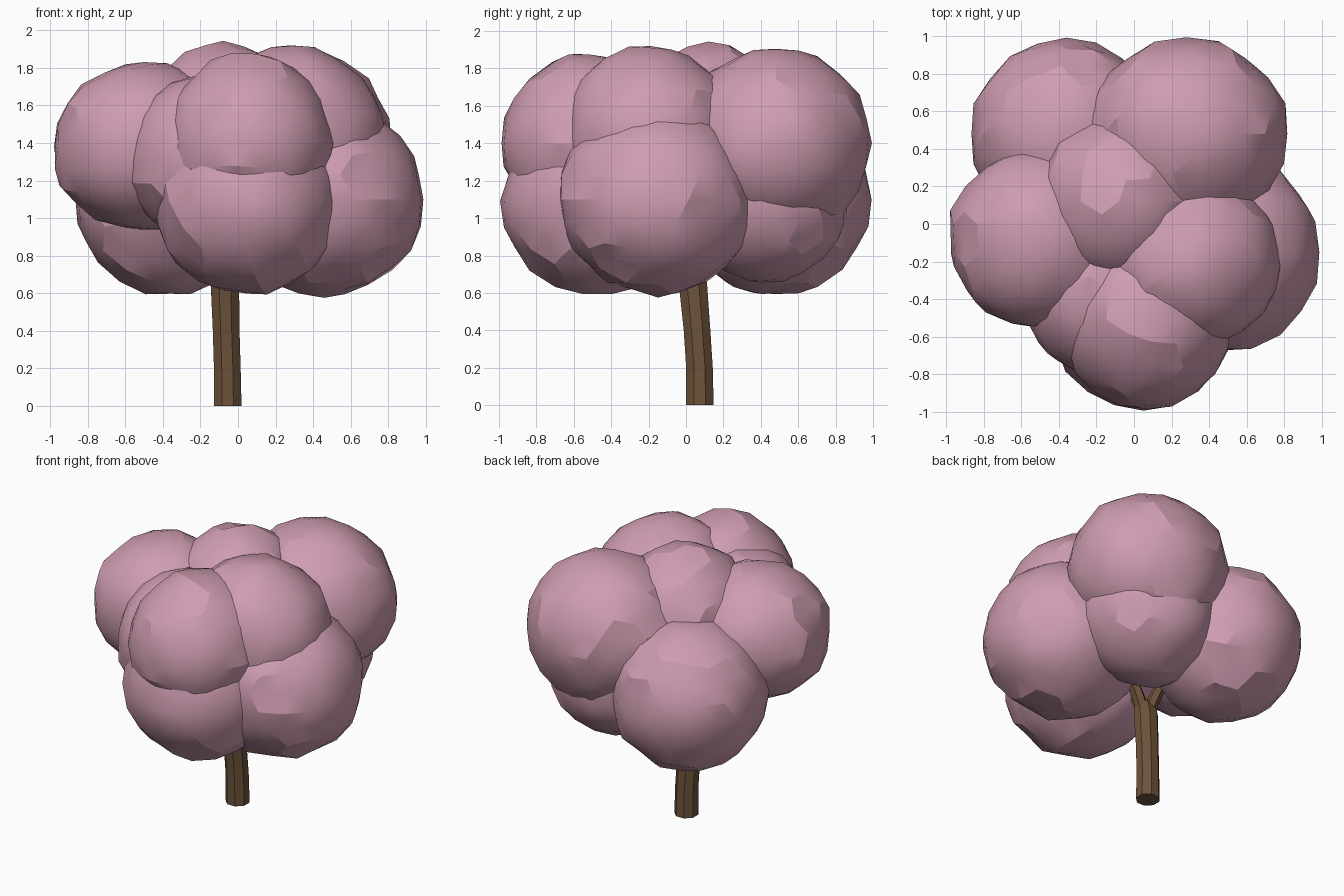
import bpy, bmesh, math, random
from mathutils import Vector

random.seed(4)
cube = bpy.data.objects.get("Cube")
if cube:
    bpy.data.objects.remove(cube, do_unlink=True)


def make_material(name, color):
    mat = bpy.data.materials.new(name)
    mat.use_nodes = True
    mat.diffuse_color = color
    mat.node_tree.nodes["Principled BSDF"].inputs["Base Color"].default_value = color
    return mat


blossom = make_material("blossom pink", (0.62, 0.335, 0.44, 1))
bark = make_material("bark brown", (0.15, 0.085, 0.042, 1))


def finish(name, bm, mat, angle):
    mesh = bpy.data.meshes.new(name)
    bmesh.ops.recalc_face_normals(bm, faces=bm.faces)
    bm.to_mesh(mesh)
    bm.free()
    mesh.materials.append(mat)
    obj = bpy.data.objects.new(name, mesh)
    bpy.context.collection.objects.link(obj)
    bpy.ops.object.select_all(action="DESELECT")
    obj.select_set(True)
    bpy.context.view_layer.objects.active = obj
    bpy.ops.object.shade_smooth_by_angle(angle=math.radians(angle))


def foliage(name, center, size):
    """Slightly lumpy low-poly ball."""
    bm = bmesh.new()
    bmesh.ops.create_icosphere(bm, subdivisions=3, radius=1)
    for v in bm.verts:
        d = v.co.normalized() * random.uniform(0.97, 1.03)
        v.co = Vector(center) + Vector(a * b for a, b in zip(d, size))
    finish(name, bm, blossom, 20)


def limb(name, path, sides=8):
    """Tapered faceted tube through (x, y, z, radius) points."""
    bm = bmesh.new()
    rings = []
    for x, y, z, r in path:
        ring = []
        for i in range(sides):
            a = math.tau * (i + 0.5) / sides
            ring.append(bm.verts.new((x + r * math.cos(a), y + r * math.sin(a), z)))
        rings.append(ring)
    for low, high in zip(rings, rings[1:]):
        for i in range(sides):
            j = (i + 1) % sides
            bm.faces.new((low[i], low[j], high[j], high[i]))
    bm.faces.new(rings[0])
    bm.faces.new(rings[-1])
    finish(name, bm, bark, 20)


# Lower ring of foliage
foliage("lower_front_foliage", (0.05, -0.47, 1.09), (0.5, 0.52, 0.5))
foliage("lower_left_foliage", (0.46, -0.15, 1.1), (0.53, 0.53, 0.51))
foliage("lower_back_left_foliage", (0.23, 0.41, 1.11), (0.46, 0.46, 0.45))
foliage("lower_back_right_foliage", (-0.36, 0.48, 1.1), (0.51, 0.51, 0.51))

# Upper ring of foliage
foliage("upper_front_foliage", (0.06, -0.51, 1.4), (0.45, 0.48, 0.48))
foliage("upper_front_right_foliage", (-0.14, -0.35, 1.31), (0.47, 0.48, 0.45))
foliage("upper_left_foliage", (0.28, -0.19, 1.42), (0.5, 0.48, 0.5))
foliage("upper_back_left_foliage", (0.28, 0.48, 1.4), (0.54, 0.51, 0.51))
foliage("upper_right_foliage", (-0.5, -0.08, 1.38), (0.49, 0.48, 0.45))
foliage("crown_foliage", (-0.08, 0.12, 1.45), (0.45, 0.46, 0.48))

# Bent trunk
limb("trunk", [(-0.055, 0.074, 0, 0.08), (-0.057, 0.072, 0.2, 0.077),
               (-0.063, 0.059, 0.4, 0.077), (-0.07, 0.036, 0.66, 0.082),
               (-0.07, 0.02, 0.74, 0.07)])

# Short branches forking steeply into the foliage
for name, dx, dy in (("front_branch", 0.03, -0.16), ("left_branch", 0.2, 0.02),
                     ("back_branch", -0.1, 0.16)):
    limb(name, [(-0.07, 0.03, 0.64, 0.05),
                (-0.07 + dx * 0.4, 0.03 + dy * 0.4, 0.8, 0.045),
                (-0.07 + dx, 0.03 + dy, 1.0, 0.03)], 6)
